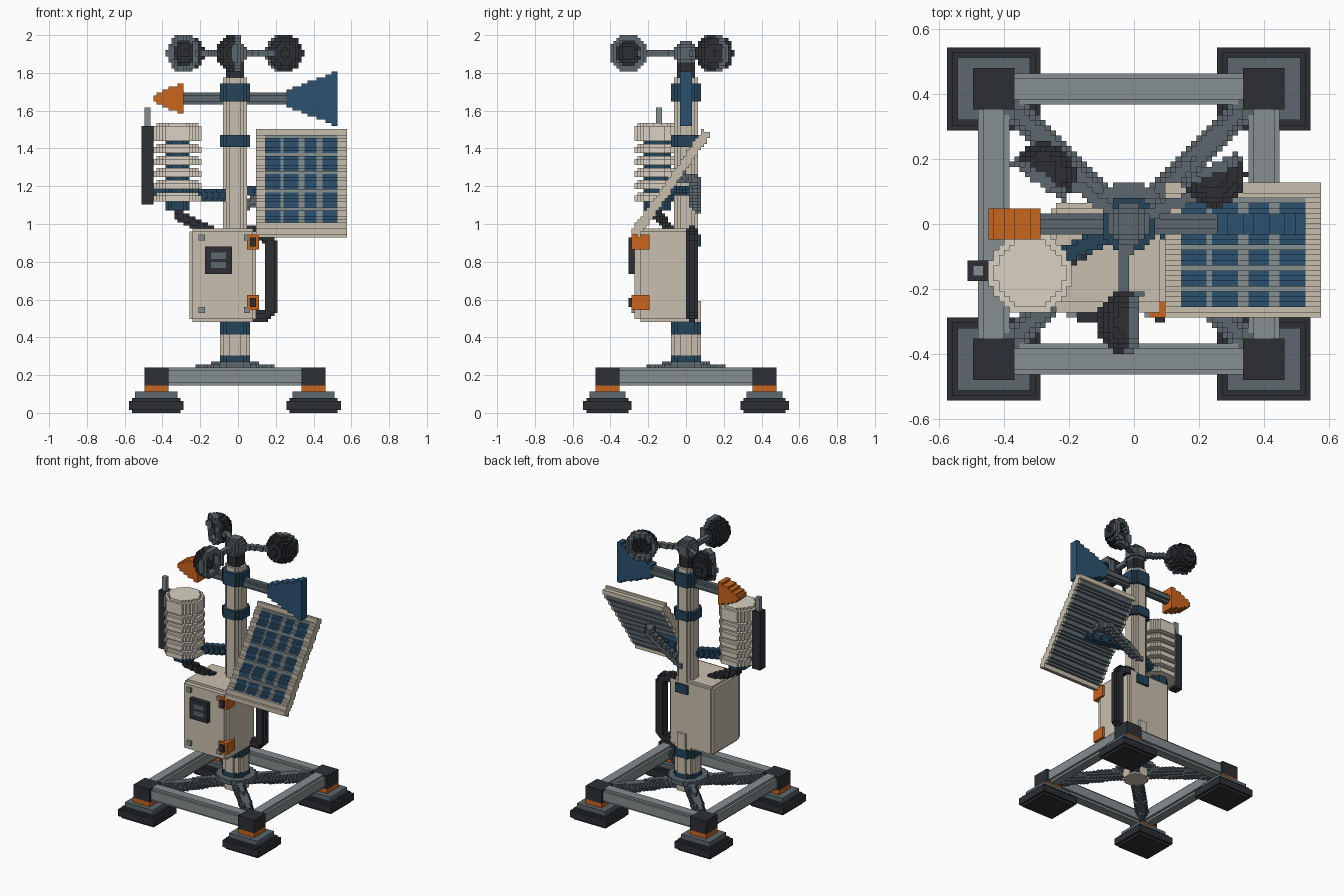
import bpy
from math import sin, cos, radians, floor, ceil
from mathutils import Vector as V

if "Cube" in bpy.data.objects:
    bpy.data.objects.remove(bpy.data.objects["Cube"])

U = 0.016                      # edge length of one block; all sizes below are in blocks
CX = -1                        # mast axis
cells, colours = {}, {}

BEIGE, CREAM, BLUE, CELL = "C9C0AF", "D9D2C2", "25445A", "2C5270"
ORANGE, DARK, GREY, LIGHT = "C9651D", "2C2F33", "5B676D", "868E90"


def fill(name, colour, lo, hi, inside=lambda p: True):
    """Claim every block in the range whose centre passes the test."""
    colours[name] = colour
    for i in range(floor(lo[0]), ceil(hi[0])):
        for j in range(floor(lo[1]), ceil(hi[1])):
            for k in range(floor(lo[2]), ceil(hi[2])):
                if inside(V((i + .5, j + .5, k + .5))):
                    cells[i, j, k] = name


def disc(name, colour, x, y, z0, z1, r):
    fill(name, colour, (x - r - 1, y - r - 1, z0), (x + r + 1, y + r + 1, z1),
         lambda p: (p.x - x) ** 2 + (p.y - y) ** 2 <= r * r)


def rod(name, colour, pts, r):
    for a, b in zip(pts, pts[1:]):
        a, b = V(a), V(b)
        d = b - a

        def near(p):
            t = min(1, max(0, (p - a).dot(d) / d.length_squared))
            return (p - a - d * t).length <= r
        fill(name, colour, [min(u, v) - r for u, v in zip(a, b)],
             [max(u, v) + r for u, v in zip(a, b)], near)


def block(name, colour, c, half, z0, z1):
    fill(name, colour, (c[0] - half[0], c[1] - half[1], z0),
         (c[0] + half[0], c[1] + half[1], z1))


# base frame: round rails, diagonal braces, stepped feet
for n, s in (("front", -1), ("back", 1)):
    fill(n + "_rail", LIGHT, (-27, s * 26 - 3, 9), (25, s * 26 + 3, 15),
         lambda p: (p.y - s * 26) ** 2 + (p.z - 12) ** 2 < 9.6)
for n, s in (("left", -1), ("right", 1)):
    x = CX + s * 26
    fill(n + "_rail", LIGHT, (x - 3, -26, 9), (x + 3, 26, 15),
         lambda p: (p.x - x) ** 2 + (p.z - 12) ** 2 < 9.6)
    for m, t in (("front", -1), ("back", 1)):
        c = (x, t * 26)
        tag = f"{m}_{n}_"
        rod(tag + "brace", GREY, [(CX, 0, 14.5), (*c, 12)], 2.2)
        block(tag + "corner_bracket", DARK, c, (4, 4), 9, 15)
        block(tag + "levelling_collar", ORANGE, c, (4, 4), 7, 9)
        block(tag + "foot_step", GREY, c, (7, 6), 5, 7)
        block(tag + "foot_pad", DARK, c, (8, 7), 0, 5)
        block(tag + "foot_pad", DARK, c, (9, 8), 1, 4)

# arms, cables and handle that run into the mast, shield or box
rod("sensor_arm", BLUE, [(-20, -9.5, 72), (CX, 0, 72)], 2)
rod("panel_arm", BLUE, [(CX, 1, 73.5), (21, -4.5, 73.5)], 2)
rod("panel_strut", GREY, [(0, 3, 67), (16, 3, 77), (19, -2, 78)], 1.8)
rod("sensor_cable", DARK, [(-20, -9.5, 68), (-19, -9, 65), (-14, -7, 62.5), (-9, -5, 60)], 1.7)
rod("side_conduit", DARK, [(4, 2, 60), (9, 2, 59), (10.7, 2, 56), (10.7, 2, 34),
                           (9, 2, 32), (4, 2, 32)], 2)

# mast with clamps
disc("hub_plate", GREY, CX, 0, 15, 17, 8)
disc("lower_mast", BEIGE, CX, 0, 11, 37, 5)
disc("upper_mast", BEIGE, CX, 0, 37, 111, 4.2)
for i, (z0, z1) in enumerate(((15, 19), (26, 30), (55, 59), (88, 92), (103, 109))):
    disc(f"mast_clamp_{i + 1}", BLUE, CX, 0, z0, z1, 5.5)
disc("rotor_neck", DARK, CX, 0, 111, 117, 3.2)

# wind vane
rod("vane_rod", GREY, [(-19, 0, 104), (17, 0, 104)], 2)
disc("vane_clamp", BLUE, CX, 0, 103, 109, 5.5)
fill("vane_pointer", ORANGE, (-28, -3, 98), (-18, 3, 110),
     lambda p: abs(p.z - 104) < 1.2 + .42 * (p.x + 28))
fill("vane_tail", CELL, (16, -2, 95), (33, 2, 113),
     lambda p: abs(p.z - 104) < 2.6 + .39 * (p.x - 16))

# anemometer: three hollow cups facing along the direction of spin
hub = V((CX, 0, 119))
for i in range(3):
    a = radians(24 + 120 * i)
    out, spin = V((cos(a), sin(a), 0)), V((-sin(a), cos(a), 0))
    c = hub + out * 18.8
    rod(f"cup_arm_{i + 1}", GREY, [hub, hub + out * 14.5], 1.2)
    o = c + spin * 2

    def dome(p):
        q = p - o
        return q.dot(spin) <= 0 and 4.3 < q.length <= 6.2

    def rim(p):
        q = p - o
        h = q.dot(spin)
        return 0 < h <= 2 and 4.3 < (q - spin * h).length <= 6.2
    lo, hi = c - V((9, 9, 6)), c + V((9, 9, 6))
    fill(f"cup_{i + 1}", DARK, lo, hi, dome)
    fill(f"cup_rim_{i + 1}", GREY, lo, hi, rim)
fill("rotor_hub", GREY, hub - V((4, 4, 4)), hub + V((4, 4, 4)),
     lambda p: (p - hub).length <= 4.1)

# louvred sensor shield
sx, sy = -20, -9.5
disc("shield_core", BLUE, sx, sy, 67, 91, 4.3)
for i in range(5):
    z = 70 + 4 * i
    disc(f"shield_plate_{i + 1}", CREAM, sx, sy, z, z + 3, 7)
    disc(f"shield_plate_{i + 1}", CREAM, sx, sy, z, z + 2, 7.9)
disc("shield_cap", CREAM, sx, sy, 90, 96, 6.6)
disc("shield_cap", CREAM, sx, sy, 90, 95, 7.9)

# antenna
rod("antenna_bracket", BLUE, [(-30, -9, 73), (-22, -9, 73)], 1.3)
disc("antenna_tube", DARK, -30, -9, 69, 95, 2.2)
disc("antenna_tip", LIGHT, -30, -9, 95, 101, 1.2)

# equipment box with rounded edges, door, screen, bolts and latches
blo, bhi = V((-16, -16, 30)), V((6, 4, 61))


def soft_box(p):
    near = [min(p[i] - blo[i], bhi[i] - p[i]) < 1 for i in range(3)]
    return sum(near) < 2


fill("equipment_box", BEIGE, blo, bhi, soft_box)
fill("box_door", BEIGE, (-15, -17, 31), (5, -16, 60))
fill("display_bezel", DARK, (-11, -19, 46), (-2, -16, 55))
for i, z in enumerate((48, 51)):
    fill(f"display_bar_{i + 1}", GREY, (-9, -19, z), (-4, -18, z + 2))
for i, (x, z) in enumerate(((-13, 57), (-13, 33), (2, 57), (2, 33))):
    fill(f"door_bolt_{i + 1}", LIGHT, (x, -18, z), (x + 2, -16, z + 2))
for n, z in (("lower", 34), ("upper", 54)):
    fill(n + "_latch", ORANGE, (3, -18, z), (7, -12, z + 5))
    fill(n + "_latch_pin", DARK, (4, -19, z + 1), (6, -17, z + 4))

# tilted solar panel: frame, backing, grid lines and cells
mid, up = V((0, -5, 76)), V((0, .575, .818))
face = V((0, -.818, .575))


def panel(test):
    def check(p):
        s, n = (p - mid).dot(up), (p - mid).dot(face)
        return abs(s) <= 20.7 and abs(n) <= 1.65 and test(p.x, s, n)
    return check


def is_cell(x, s, n):
    return (n > .4 and 9 < x < 33 and (x - 9) % 6.4 < 4.6
            and -17.2 < s < 18.3 and (s + 17.2) % 7.1 < 5.7)


plo, phi = (6, -18, 58), (36, 8, 94)
fill("panel_frame", BEIGE, plo, phi, panel(lambda x, s, n: True))
fill("panel_backing", GREY, plo, phi,
     panel(lambda x, s, n: n < .2 and 7 < x < 35 and abs(s) < 19.3))
fill("panel_grid", LIGHT, plo, phi,
     panel(lambda x, s, n: n > .4 and 9 < x < 33 and -17.5 < s < 18.6))
fill("panel_cells", CELL, plo, phi, panel(is_cell))


# turn the claimed blocks into one closed mesh per part
def linear(h):
    return [((int(h[i:i + 2], 16) / 255 + .055) / 1.055) ** 2.4 for i in (0, 2, 4)] + [1]


mats = {}
for h in set(colours.values()):
    mats[h] = bpy.data.materials.new("paint_" + h.lower())
    mats[h].diffuse_color = linear(h)

parts = {}
for cell, name in cells.items():
    parts.setdefault(name, []).append(cell)
RING = ((0, 0), (1, 0), (1, 1), (0, 1))
for name, blocks in parts.items():
    ids, faces = {}, []
    for c in blocks:
        for ax in range(3):
            for side in (0, 1):
                nb = list(c)
                nb[ax] += 2 * side - 1
                if cells.get(tuple(nb)) == name:
                    continue
                quad = []
                for a, b in (RING if side else RING[::-1]):
                    v = list(c)
                    v[ax] += side
                    v[(ax + 1) % 3] += a
                    v[(ax + 2) % 3] += b
                    quad.append(ids.setdefault(tuple(v), len(ids)))
                faces.append(quad)
    mesh = bpy.data.meshes.new(name)
    mesh.from_pydata([[q * U for q in v] for v in ids], [], faces)
    mesh.materials.append(mats[colours[name]])
    bpy.context.collection.objects.link(bpy.data.objects.new(name, mesh))

for m in bpy.data.materials:
    if m.users and not m.is_grease_pencil:
        m.use_nodes = True
        m.node_tree.nodes["Principled BSDF"].inputs["Base Color"].default_value = m.diffuse_color
